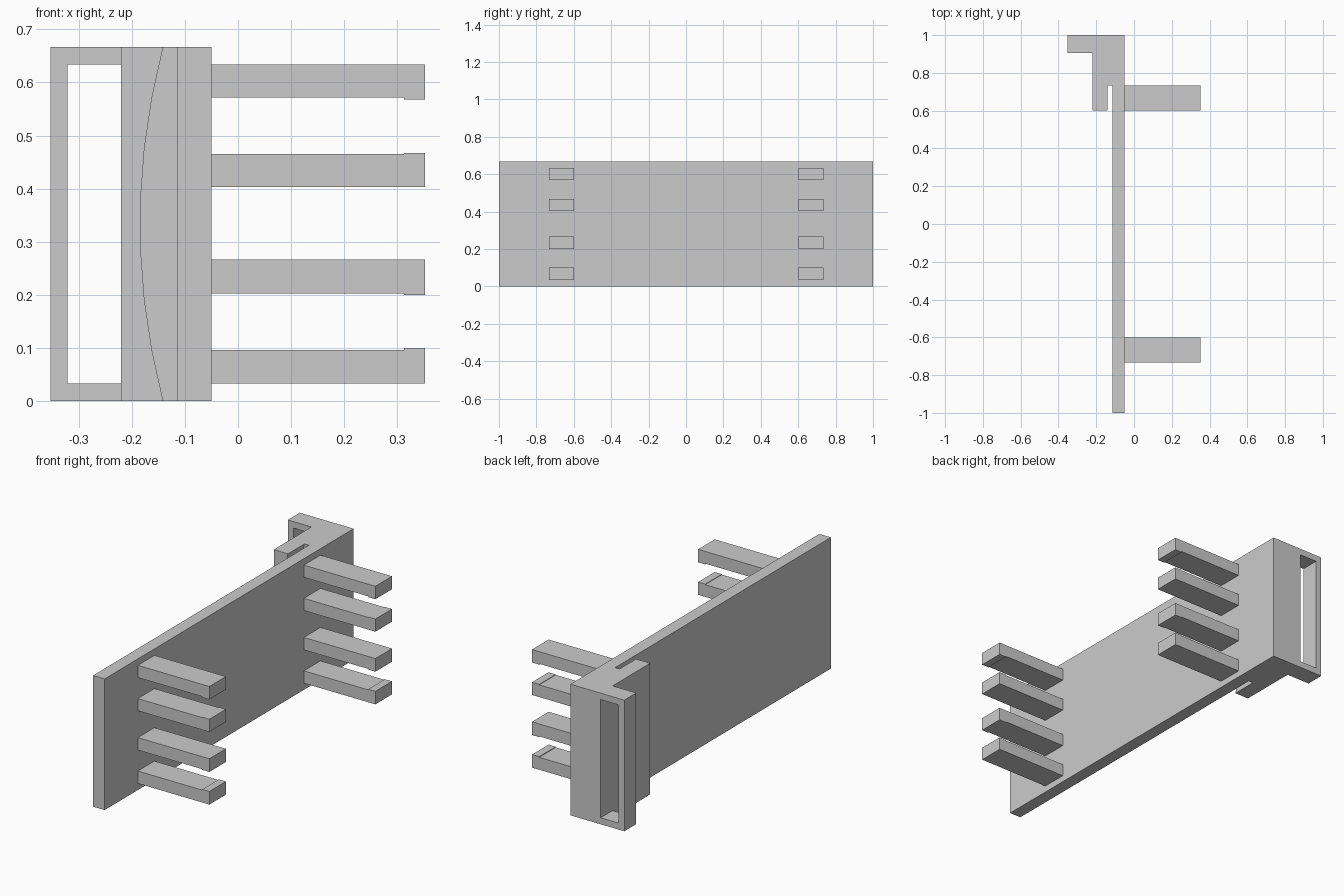
import bpy
import bmesh
from mathutils import Vector

if "Cube" in bpy.data.objects:
    bpy.data.objects.remove(bpy.data.objects["Cube"], do_unlink=True)

HEIGHT = 0.667
PLATE_BACK, PLATE_FRONT = -0.115, -0.05
ARM_OUT = -0.22
SLOT_END = 0.734

grey = bpy.data.materials.new("light grey")
grey.use_nodes = True
colour = (0.6, 0.6, 0.6, 1)
grey.diffuse_color = colour
grey.node_tree.nodes["Principled BSDF"].inputs["Base Color"].default_value = colour


def prism(name, points, axis, start, end):
    """Extrude a profile along z (points are x, y) or along y (points are x, z)."""
    bm = bmesh.new()
    if axis == "z":
        rings = [[bm.verts.new((a, b, h)) for a, b in points] for h in (start, end)]
    else:
        rings = [[bm.verts.new((a, h, b)) for a, b in points] for h in (start, end)]
    low, high = rings
    bm.faces.new(low)
    bm.faces.new(high)
    for i in range(len(points)):
        bm.faces.new((low[i - 1], low[i], high[i], high[i - 1]))
    bmesh.ops.recalc_face_normals(bm, faces=bm.faces)
    mesh = bpy.data.meshes.new(name)
    bm.to_mesh(mesh)
    bm.free()
    mesh.materials.append(grey)
    obj = bpy.data.objects.new(name, mesh)
    bpy.context.collection.objects.link(obj)


# Long plate with the thick block at its back end
prism("plate", [
    (PLATE_FRONT, -1), (PLATE_FRONT, 1), (ARM_OUT, 1),
    (ARM_OUT, SLOT_END), (PLATE_BACK, SLOT_END), (PLATE_BACK, -1),
], "z", 0, HEIGHT)

# Clip arm, hollowed by a shallow arc on the side facing the plate
SEGMENTS = 7
arm = [(ARM_OUT, HEIGHT), (ARM_OUT, 0)]
for i in range(SEGMENTS + 1):
    t = 2 * i / SEGMENTS - 1
    arm.append((-0.184 + 0.0435 * t * t, HEIGHT * i / SEGMENTS))
prism("clip_arm", arm, "y", 0.602, SLOT_END)

# End flange: a three-sided frame around a tall window
FLANGE_OUT, WINDOW_OUT = -0.353, -0.321
WINDOW_LOW, WINDOW_HIGH = 0.033, 0.634
prism("flange_frame", [
    (ARM_OUT, 0), (FLANGE_OUT, 0), (FLANGE_OUT, HEIGHT), (ARM_OUT, HEIGHT),
    (ARM_OUT, WINDOW_HIGH), (WINDOW_OUT, WINDOW_HIGH),
    (WINDOW_OUT, WINDOW_LOW), (ARM_OUT, WINDOW_LOW),
], "y", 0.904, 1)

# Two columns of prongs, each pair with small lips facing each other
TIP, LIP = 0.352, 0.312
for side, y in (("front", -0.733), ("back", 0.601)):
    for level, (plain, inner, lip) in enumerate((
            (0.0335, 0.0965, 0.1), (0.2665, 0.203, 0.1995),
            (0.403, 0.465, 0.4675), (0.634, 0.572, 0.568))):
        prism(f"{side}_prong_{level + 1}", [
            (PLATE_FRONT, plain), (TIP, plain), (TIP, lip),
            (LIP, lip), (LIP, inner), (PLATE_FRONT, inner),
        ], "y", y, y + 0.133)
